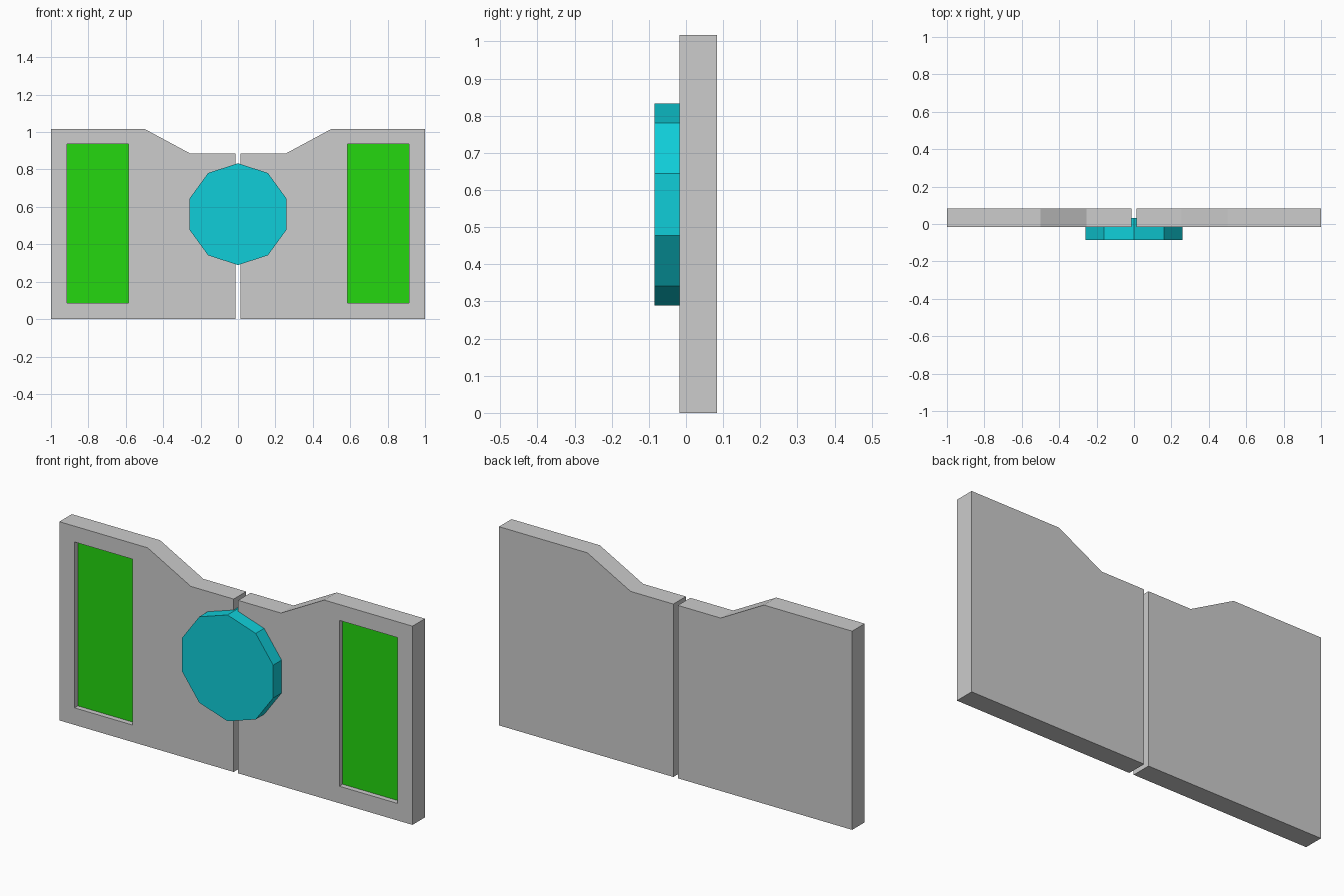
import bpy, bmesh, math

if "Cube" in bpy.data.objects:
    bpy.data.objects.remove(bpy.data.objects["Cube"], do_unlink=True)


def material(name, rgb):
    m = bpy.data.materials.new(name)
    m.use_nodes = True
    m.diffuse_color = (*rgb, 1)
    m.node_tree.nodes["Principled BSDF"].inputs["Base Color"].default_value = (*rgb, 1)
    return m


GREY = material("light grey", (0.604, 0.604, 0.604))
GREEN = material("green", (0.018, 0.68, 0.005))
CYAN = material("cyan", (0.005, 0.617, 0.694))


def prism(name, outline, y0, y1, *mats):
    """Extrude an x-z outline from y0 back to y1."""
    bm = bmesh.new()
    face = bm.faces.new([bm.verts.new((x, y0, z)) for x, z in outline])
    ext = bmesh.ops.extrude_face_region(bm, geom=[face])
    moved = [v for v in ext["geom"] if isinstance(v, bmesh.types.BMVert)]
    bmesh.ops.translate(bm, verts=moved, vec=(0, y1 - y0, 0))
    bmesh.ops.recalc_face_normals(bm, faces=bm.faces)
    mesh = bpy.data.meshes.new(name)
    bm.to_mesh(mesh)
    bm.free()
    for m in mats:
        mesh.materials.append(m)
    ob = bpy.data.objects.new(name, mesh)
    bpy.context.collection.objects.link(ob)
    return ob


FRONT, BACK, DEPTH = -0.017, 0.084, 0.027
PANEL = [(0.0125, 0), (1, 0), (1, 1.017), (0.5, 1.017), (0.255, 0.885), (0.0125, 0.885)]
WINDOW = [(0.586, 0.087), (0.914, 0.087), (0.914, 0.936), (0.586, 0.936)]

# Two mirrored door panels, each with a recessed green window
for side, s in (("left", 1), ("right", -1)):
    door = prism(side + "_door", [(s * x, z) for x, z in PANEL], FRONT, BACK, GREY, GREEN)
    cutter = prism("window_cutter", [(s * x, z) for x, z in WINDOW],
                   FRONT - 0.1, FRONT + DEPTH, GREY)
    cutter.hide_render = True
    mod = door.modifiers.new("window", "BOOLEAN")
    mod.operation, mod.solver, mod.object = "DIFFERENCE", "EXACT", cutter
    bpy.context.view_layer.objects.active = door
    bpy.ops.object.modifier_apply(modifier=mod.name)
    bpy.data.objects.remove(cutter, do_unlink=True)
    # Recess floor is green
    for p in door.data.polygons:
        floor = p.normal.y < -0.9 and p.center.y > FRONT + DEPTH / 2
        p.material_index = 1 if floor else 0

# Ten-sided lock disc set into the doors across the gap
R, CZ = 0.272, 0.561
ring = [(R * math.sin(i * math.tau / 10), CZ + R * math.cos(i * math.tau / 10))
        for i in range(10)]
prism("lock_disc", ring, -0.085, 0.033, CYAN)
